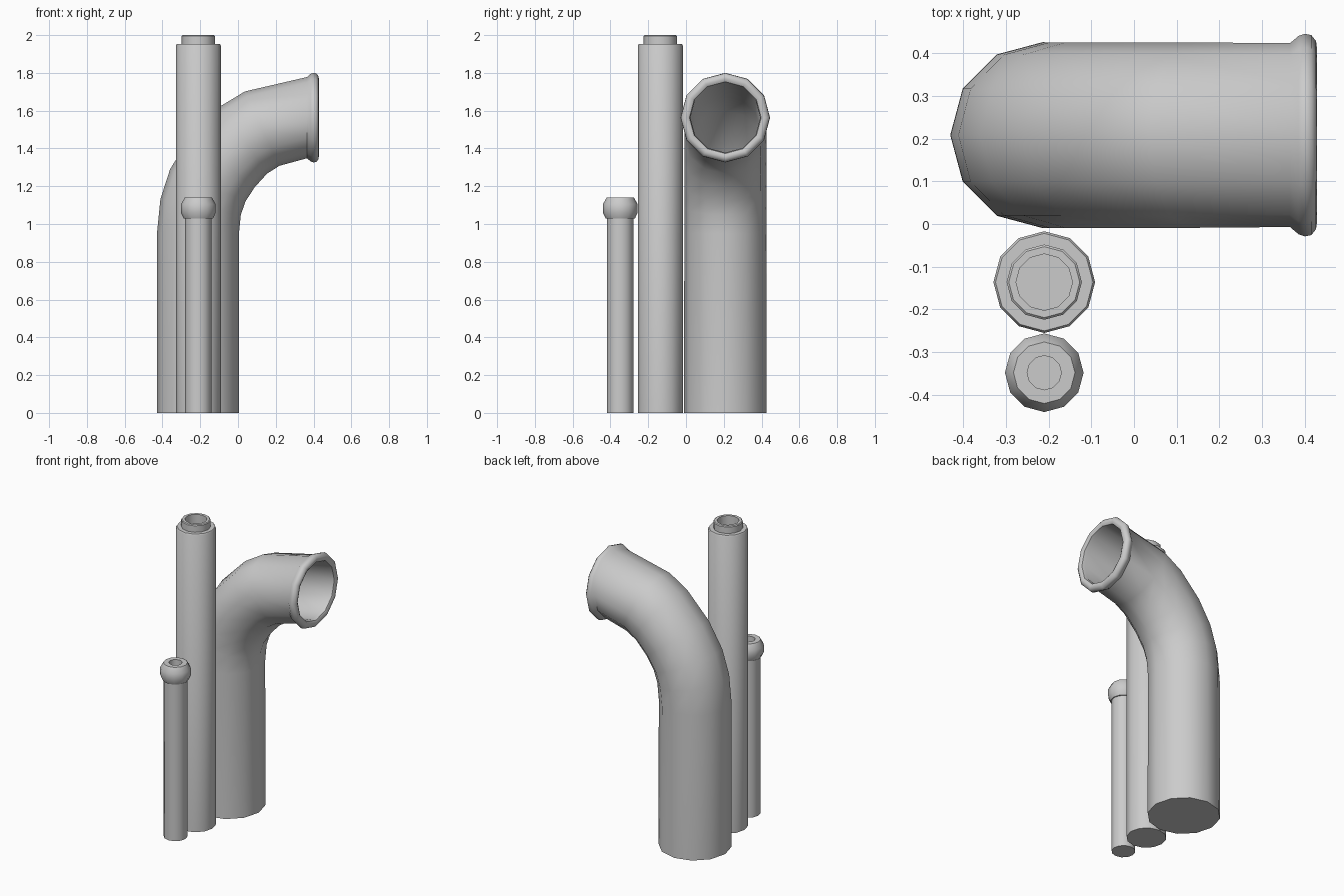
import bpy, bmesh, math
from mathutils import Vector

SIDES = 12
cube = bpy.data.objects.get("Cube")
if cube:
    bpy.data.objects.remove(cube, do_unlink=True)

grey = bpy.data.materials.new("plain grey")
grey.use_nodes = True
grey.diffuse_color = (0.6, 0.6, 0.6, 1)
grey.node_tree.nodes["Principled BSDF"].inputs["Base Color"].default_value = (0.6, 0.6, 0.6, 1)


def sweep(name, rings, y):
    """Skin rings of (x, z, tilt in degrees, radius) lying in the plane y, capping both ends."""
    bm = bmesh.new()
    loops = []
    for x, z, tilt, r in rings:
        t = math.radians(tilt)
        across = Vector((math.cos(t), 0, -math.sin(t)))
        loop = []
        for i in range(SIDES):
            a = math.tau * i / SIDES
            p = Vector((x, y, z)) + across * (r * math.cos(a)) + Vector((0, r * math.sin(a), 0))
            loop.append(bm.verts.new(p))
        loops.append(loop)
    for low, high in zip(loops, loops[1:]):
        for i in range(SIDES):
            j = (i + 1) % SIDES
            bm.faces.new((low[i], low[j], high[j], high[i]))
    bm.faces.new(loops[0][::-1])
    bm.faces.new(loops[-1])
    bmesh.ops.recalc_face_normals(bm, faces=bm.faces)
    mesh = bpy.data.meshes.new(name)
    bm.to_mesh(mesh)
    bm.free()
    mesh.materials.append(grey)
    obj = bpy.data.objects.new(name, mesh)
    bpy.context.collection.objects.link(obj)
    bpy.ops.object.select_all(action='DESELECT')
    obj.select_set(True)
    bpy.context.view_layer.objects.active = obj
    bpy.ops.object.shade_smooth_by_angle(angle=math.radians(40))
    return obj


def upright(name, y, profile):
    """Turned pipe from (radius, height) pairs."""
    return sweep(name, [(-0.21, z, 0, r) for r, z in profile], y)


# Large bent pipe: centre line as (x, z, tilt)
bend = [(-0.212, 0.95, 0), (-0.198, 1.09, 11), (-0.16, 1.205, 23),
        (-0.085, 1.325, 37), (0.03, 1.445, 55), (0.128, 1.505, 65)]
outer = [(-0.212, 0, 0, 0.218)] + [(*p, 0.217) for p in bend]
# Rolled lip of the mouth, as (x, radius)
lip = [(0.365, 0.215), (0.385, 0.232), (0.4, 0.237), (0.415, 0.234),
       (0.426, 0.22), (0.428, 0.205), (0.42, 0.19), (0.4, 0.185)]
mouth = [(x, 1.563, 90, r) for x, r in lip]
inner = [(*p, 0.185) for p in reversed(bend)]
sweep("bent_pipe", outer + mouth + inner, 0.208)

# Tall straight pipe with a narrow neck
upright("tall_pipe", -0.136, [
    (0.119, 0), (0.119, 1.945), (0.114, 1.953), (0.088, 1.953),
    (0.088, 1.995), (0.083, 2.0), (0.066, 2.0), (0.066, 1.8)])

# Short pipe with a chamfered collar
upright("short_pipe", -0.348, [
    (0.071, 0), (0.071, 1.03), (0.078, 1.03), (0.092, 1.06),
    (0.092, 1.105), (0.072, 1.14), (0.04, 1.14), (0.04, 1.0)])
